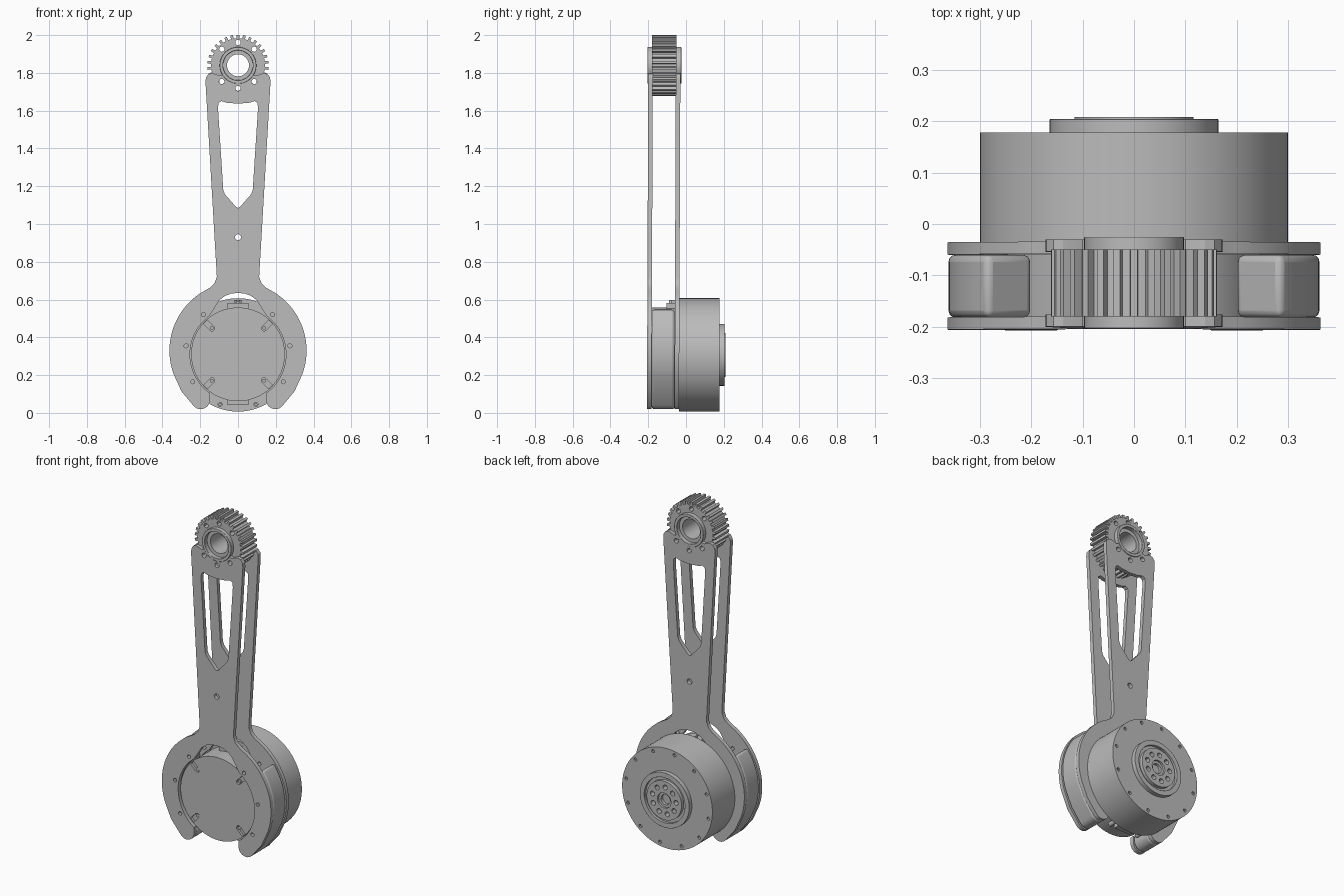
import bpy, bmesh
from math import sin, cos, radians, pi

if "Cube" in bpy.data.objects:
    bpy.data.objects.remove(bpy.data.objects["Cube"])

grey = bpy.data.materials.new("machined_grey")
grey.use_nodes = True
COLOR = (0.5, 0.5, 0.5, 1)
grey.diffuse_color = COLOR
grey.node_tree.nodes["Principled BSDF"].inputs["Base Color"].default_value = COLOR

MOTOR_Z, RING_Z, PULLEY_Z = 0.31, 0.33, 1.84


def arc(cx, cz, r, start, end, n=24):
    steps = [radians(start + (end - start) * i / n) for i in range(n + 1)]
    return [(cx + r * cos(a), cz + r * sin(a)) for a in steps]


def circle(cx, cz, r, n=64):
    return arc(cx, cz, r, 0, 360, n)[:-1]


def hole_ring(cz, ring, r, count, offset=0):
    angles = [radians(offset) + 2 * pi * i / count for i in range(count)]
    return [circle(ring * cos(a), cz + ring * sin(a), r, 12) for a in angles]


def mirrored(half):
    return half + [(-x, z) for x, z in reversed(half[1:-1])]


def box(x, z, w, h):
    return [(x - w, z - h), (x + w, z - h), (x + w, z + h), (x - w, z + h)]


def prism(name, loops, y0, y1, bevel=0, segments=2, lean=0):
    """Extrude front outlines (the first is the rim, others are holes) from y0 to y1."""
    curve = bpy.data.curves.new(name, 'CURVE')
    curve.dimensions, curve.fill_mode = '2D', 'BOTH'
    curve.extrude = (y1 - y0) / 2
    for loop in loops:
        spline = curve.splines.new('POLY')
        spline.points.add(len(loop) - 1)
        for p, (x, z) in zip(spline.points, loop):
            p.co = (x, z, 0, 1)
        spline.use_cyclic_u = True
    temp = bpy.data.objects.new(name + "_outline", curve)
    bpy.context.collection.objects.link(temp)
    bpy.context.view_layer.update()
    mesh = bpy.data.meshes.new_from_object(temp.evaluated_get(bpy.context.evaluated_depsgraph_get()))
    bpy.data.objects.remove(temp)
    bm = bmesh.new()
    bm.from_mesh(mesh)
    bmesh.ops.remove_doubles(bm, verts=bm.verts, dist=1e-5)
    bmesh.ops.dissolve_limit(bm, angle_limit=0.01, verts=bm.verts, edges=bm.edges)
    for v in bm.verts:
        x, z, d = v.co
        v.co = (x, (y0 + y1) / 2 - d + lean * z, z)
    bmesh.ops.recalc_face_normals(bm, faces=bm.faces)
    bm.to_mesh(mesh)
    bm.free()
    mesh.materials.clear()
    mesh.materials.append(grey)
    obj = bpy.data.objects.new(name, mesh)
    bpy.context.collection.objects.link(obj)
    if bevel:
        mod = obj.modifiers.new("soft_edges", 'BEVEL')
        mod.width, mod.segments = bevel, segments
        mod.limit_method, mod.angle_limit = 'ANGLE', radians(50)
    bpy.ops.object.select_all(action='DESELECT')
    obj.select_set(True)
    bpy.context.view_layer.objects.active = obj
    bpy.ops.object.shade_smooth_by_angle(angle=radians(30))
    return obj


# Arm plates: forked ring, tapered arm and shoulders under the bearing
prong = arc(0.198, 0.07, 0.05, 180, 325, 14)
half = [(0, 0.635), (0.035, 0.632), (0.07, 0.619), (0.1, 0.595)]
half += arc(0, MOTOR_Z, 0.254, 53.8, -54) + prong + [(0.30, 0.115)]
half += arc(0, RING_Z, 0.363, -20, 57)
half += [(0.15, 0.662), (0.125, 0.685), (0.112, 0.72), (0.172, 1.75)]
half += [(0.17, 1.775), (0.157, 1.793), (0.138, 1.799), (0.118, 1.793), (0.1, 1.785)]
half += arc(0, PULLEY_Z, 0.09, -32, -90, 10)
window = mirrored([(0, 1.085), (0.012, 1.092), (0.07, 1.158), (0.078, 1.18), (0.106, 1.615),
                   (0.103, 1.64), (0.088, 1.651), (0.06, 1.642), (0, 1.637)])
plate_holes = [circle(0, 0.93, 0.016, 16), circle(0, 1.718, 0.014, 16)]
for s in (-1, 1):
    for x, z in ((0.24, 0.165), (0.275, 0.355), (0.183, 0.52)):
        plate_holes.append(circle(s * x, z, 0.011, 12))
    plate_holes.append(circle(s * 0.086, 1.754, 0.014, 16))
for name, y in (("front_arm_plate", -0.207), ("back_arm_plate", -0.061)):
    prism(name, [mirrored(half), window] + plate_holes, y, y + 0.024, lean=0.004)

# Rounded spacers between the ring plates
spacer = arc(0, MOTOR_Z, 0.257, 40, -54) + prong + [(0.298, 0.117)]
spacer += arc(0, RING_Z, 0.361, -20, 38)
for name, s in (("left_spacer", 1), ("right_spacer", -1)):
    prism(name, [[(s * x, z) for x, z in spacer]], -0.182, -0.06, 0.016, 3)

# Motor front: drum with four radial screw slots
slots = []
for k in range(4):
    a = radians(45 + 90 * k)
    capsule = arc(0.195, 0, 0.014, 90, 270, 8) + [(0.243, -0.014), (0.243, 0.014)]
    slots.append([(x * cos(a) - z * sin(a), MOTOR_Z + x * sin(a) + z * cos(a))
                  for x, z in capsule])
    prism("slot_screw", [circle(0.197 * cos(a), MOTOR_Z + 0.197 * sin(a), 0.010, 12)], -0.186, -0.17)
prism("motor_drum", [circle(0, MOTOR_Z, 0.248, 96)], -0.177, -0.03)
prism("motor_front_cover", [circle(0, MOTOR_Z, 0.248, 96)] + slots, -0.191, -0.177)

# Connector and lower brackets on the rim of the drum
prism("top_connector", [box(0, 0.563, 0.055, 0.018)], -0.103, -0.03)
prism("top_connector_tab", [box(0, 0.585, 0.022, 0.012)], -0.08, -0.03)
prism("bottom_bracket", [box(0, 0.055, 0.055, 0.012)], -0.103, -0.03)
for x, z in ((0, 0.585), (-0.095, 0.045), (0.095, 0.045)):
    prism("rim_screw", [circle(x, z, 0.013, 16), circle(x, z, 0.006, 6)], -0.09, -0.03)

# Motor housing with bolt holes around the back rim
rim = circle(0, MOTOR_Z - 0.003, 0.3, 128)
prism("motor_housing", [rim], -0.036, 0.166)
prism("motor_back_cover", [rim] + hole_ring(MOTOR_Z - 0.003, 0.277, 0.010, 12, 10), 0.166, 0.178)

# Output hub: outer ring, sunken groove, drilled flange and bore
HZ = MOTOR_Z - 0.003
prism("hub_outer_ring", [circle(0, HZ, 0.164), circle(0, HZ, 0.135)], 0.17, 0.204, 0.003)
prism("hub_groove_floor", [circle(0, HZ, 0.14), circle(0, HZ, 0.1)], 0.17, 0.188)
prism("hub_flange", [circle(0, HZ, 0.116), circle(0, HZ, 0.045, 32)]
      + hole_ring(HZ, 0.08, 0.015, 9, 15), 0.178, 0.208)
prism("hub_bore_ring", [circle(0, HZ, 0.047, 32), circle(0, HZ, 0.03, 32)], 0.17, 0.195)

# Toothed pulley with bore and bolt holes
teeth = 30
profile = ((-0.5, 0.143), (-0.25, 0.143), (-0.2, 0.162), (0.2, 0.162), (0.25, 0.143))
gear = []
for i in range(teeth):
    for t, r in profile:
        a = pi / 2 + 2 * pi * (i + t) / teeth
        gear.append((r * cos(a), PULLEY_Z + r * sin(a)))
bolts = hole_ring(PULLEY_Z, 0.121, 0.014, 4, 45) + hole_ring(PULLEY_Z, 0.121, 0.014, 2, 90)
prism("toothed_pulley", [gear, circle(0, PULLEY_Z, 0.058)] + bolts, -0.18, -0.05)

# Bearing collars on both faces of the pulley
for name, y in (("front_bearing", -0.204), ("back_bearing", -0.055)):
    prism(name, [circle(0, PULLEY_Z, 0.097), circle(0, PULLEY_Z, 0.079)], y, y + 0.03, 0.002)
